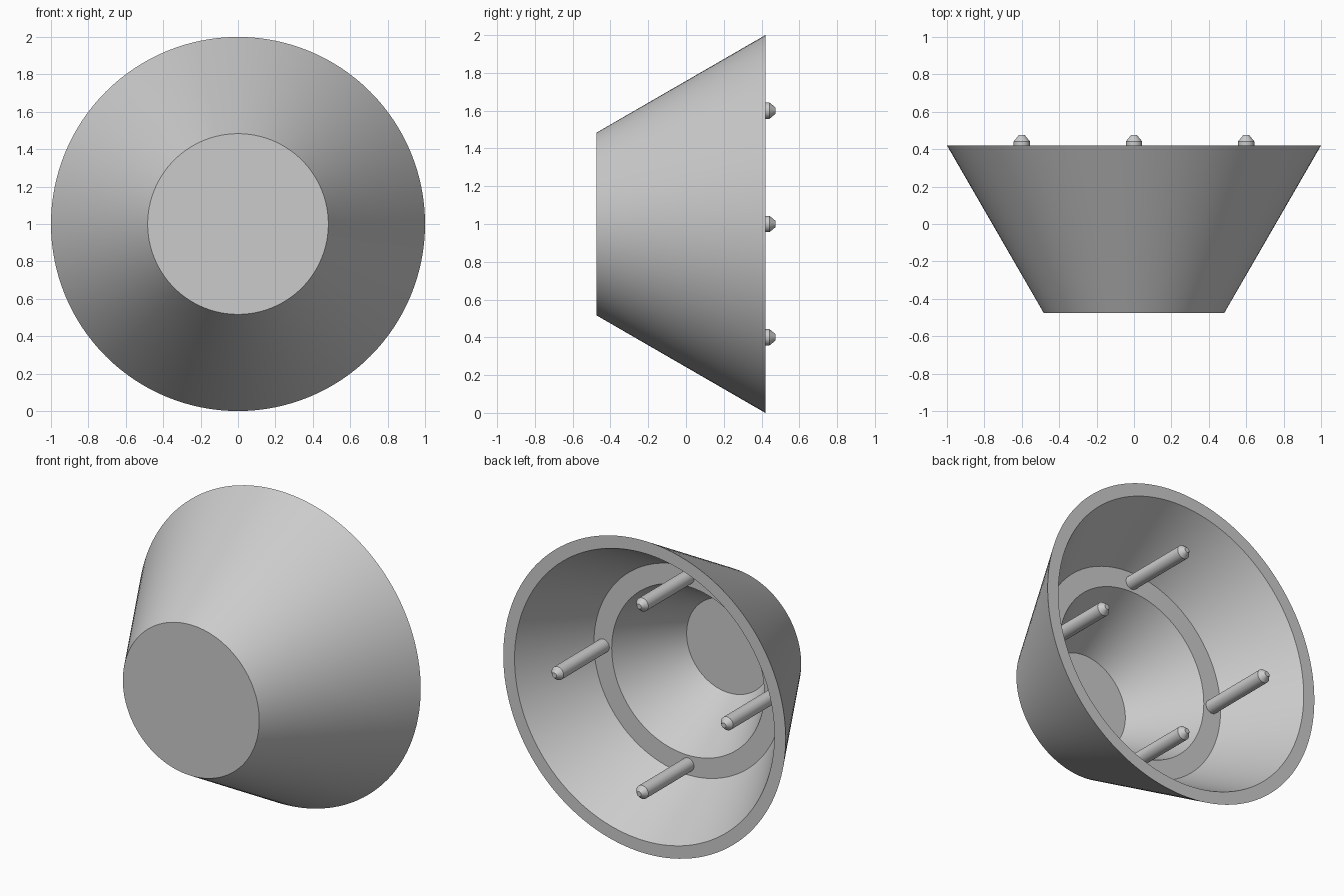
import bpy
import bmesh
import math
from mathutils import Matrix, Vector

cube = bpy.data.objects.get("Cube")
if cube:
    bpy.data.objects.remove(cube, do_unlink=True)

grey = bpy.data.materials.new("light_grey")
grey.use_nodes = True
colour = (0.6, 0.6, 0.6, 1.0)
grey.diffuse_color = colour
grey.node_tree.nodes["Principled BSDF"].inputs["Base Color"].default_value = colour


def lathe(name, profile, centre, steps):
    """Revolve (radius, y) points about an axis along y through centre."""
    bm = bmesh.new()
    verts = [bm.verts.new((r, y, 0)) for r, y in profile]
    edges = [bm.edges.new(pair) for pair in zip(verts, verts[1:])]
    bmesh.ops.spin(bm, geom=verts + edges, cent=(0, 0, 0), axis=(0, 1, 0),
                   angle=math.tau, steps=steps, use_merge=True)
    bmesh.ops.remove_doubles(bm, verts=bm.verts[:], dist=0.0001)
    # Close the flat discs at both ends of the profile
    bmesh.ops.holes_fill(bm, edges=[e for e in bm.edges if e.is_boundary], sides=0)
    bmesh.ops.recalc_face_normals(bm, faces=bm.faces[:])
    bmesh.ops.transform(bm, matrix=Matrix.Translation(centre), verts=bm.verts[:])
    mesh = bpy.data.meshes.new(name)
    bm.to_mesh(mesh)
    bm.free()
    mesh.materials.append(grey)
    obj = bpy.data.objects.new(name, mesh)
    bpy.context.collection.objects.link(obj)
    bpy.ops.object.select_all(action="DESELECT")
    obj.select_set(True)
    bpy.context.view_layer.objects.active = obj
    bpy.ops.object.shade_smooth_by_angle(angle=math.radians(25))
    return obj


# Hollow tapered shell: front disc, outer wall, rim, stepped inner wall, floor
front, back, ledge, floor = -0.475, 0.42, -0.02, -0.435
lathe("tapered_shell", [
    (0.483, front), (1.0, back), (0.92, back),
    (0.666, ledge), (0.54, ledge), (0.30, floor),
], Vector((0, 0, 1)), 128)

# Four pins with chamfered tips standing on the inner ledge
for side, angle in (("left", 0), ("top", 90), ("right", 180), ("bottom", 270)):
    a = math.radians(angle)
    lathe(side + "_pin", [
        (0.043, ledge - 0.01), (0.043, 0.442), (0.016, 0.475),
    ], Vector((0.6 * math.cos(a), 0, 1 + 0.6 * math.sin(a))), 32)
